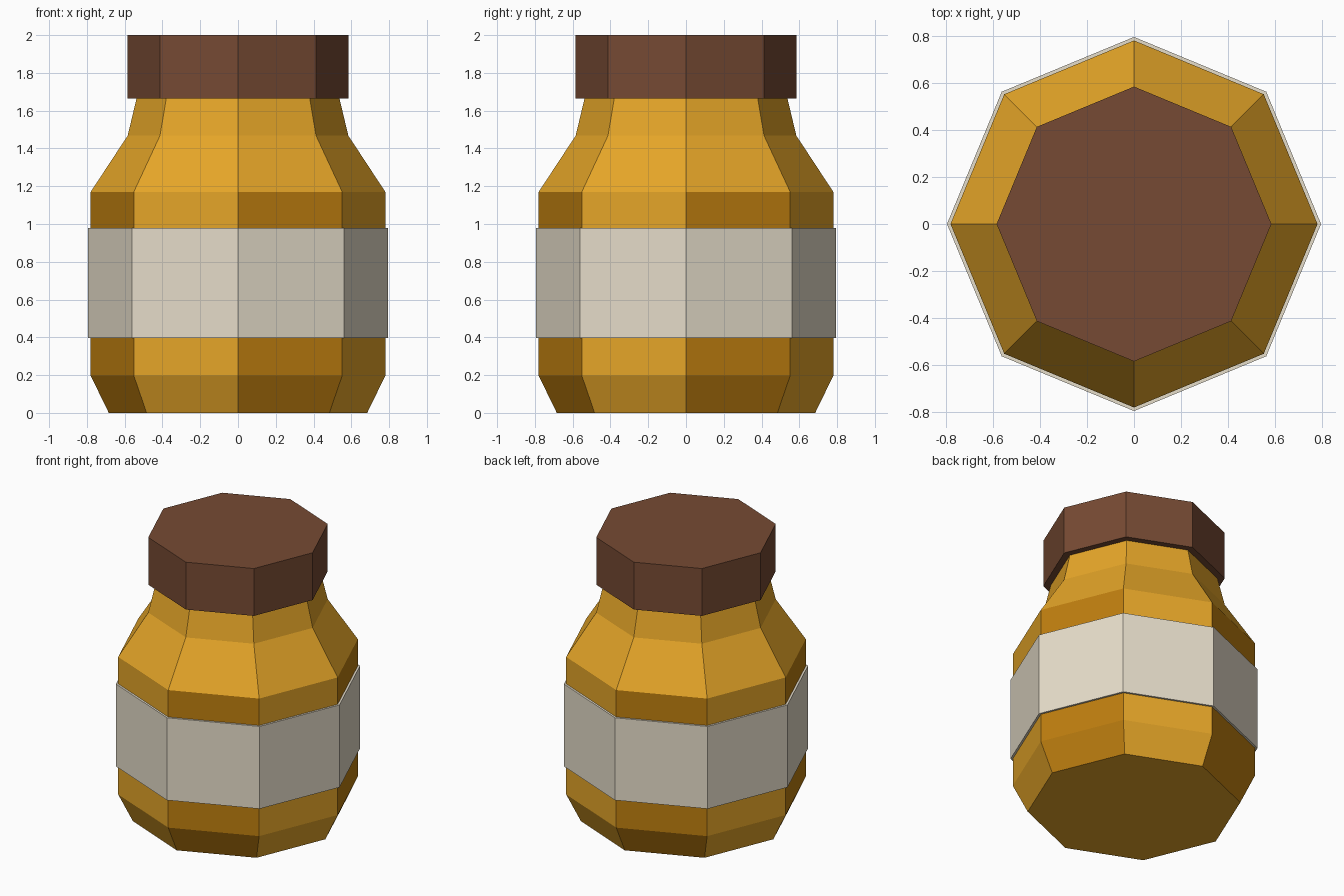
import bpy
import bmesh
from math import cos, sin, pi

SIDES = 8

default_cube = bpy.data.objects.get("Cube")
if default_cube:
    bpy.data.objects.remove(default_cube, do_unlink=True)


def linear(c):
    c /= 255
    return c / 12.92 if c <= 0.04045 else ((c + 0.055) / 1.055) ** 2.4


def material(name, r, g, b):
    color = (linear(r), linear(g), linear(b), 1)
    mat = bpy.data.materials.new(name)
    mat.use_nodes = True
    mat.diffuse_color = color
    bsdf = mat.node_tree.nodes["Principled BSDF"]
    bsdf.inputs["Base Color"].default_value = color
    bsdf.inputs["Roughness"].default_value = 0.8
    return mat


def lathe(name, profile, mats, closed=False, rule=None):
    """Spin (radius, z) points into an eight-sided part; capped unless the profile is a loop."""
    bm = bmesh.new()
    rings = [[bm.verts.new((r * cos(2 * pi * i / SIDES), r * sin(2 * pi * i / SIDES), z))
              for i in range(SIDES)] for r, z in profile]
    pairs = list(zip(rings, rings[1:]))
    if closed:
        pairs.append((rings[-1], rings[0]))
    else:
        bm.faces.new(rings[0][::-1])
        bm.faces.new(rings[-1])
    for low, high in pairs:
        for i in range(SIDES):
            j = (i + 1) % SIDES
            face = bm.faces.new((low[i], low[j], high[j], high[i]))
            if rule:
                face.material_index = rule(i, face.calc_center_median().z)
    bmesh.ops.recalc_face_normals(bm, faces=bm.faces)
    mesh = bpy.data.meshes.new(name)
    bm.to_mesh(mesh)
    bm.free()
    for mat in mats:
        mesh.materials.append(mat)
    obj = bpy.data.objects.new(name, mesh)
    bpy.context.collection.objects.link(obj)
    return obj


amber = material("amber", 230, 166, 40)
deep_amber = material("deep_amber", 190, 126, 15)
cream = material("cream", 230, 221, 202)
brown = material("brown", 118, 74, 51)

# Jar body: every other side below the shoulder is deeper amber
SHOULDER = 1.17
lathe("jar_body",
      [(0.684, 0), (0.78, 0.197), (0.78, SHOULDER), (0.584, 1.468), (0.537, 1.665)],
      [amber, deep_amber],
      rule=lambda side, z: int(z < SHOULDER and side % 2 == 0))

# Label band wrapped around the body
lathe("label_band", [(0.795, 0.397), (0.795, 0.98), (0.775, 0.98), (0.775, 0.397)],
      [cream], closed=True)

# Lid
lathe("lid", [(0.584, 1.665), (0.584, 2)], [brown])
